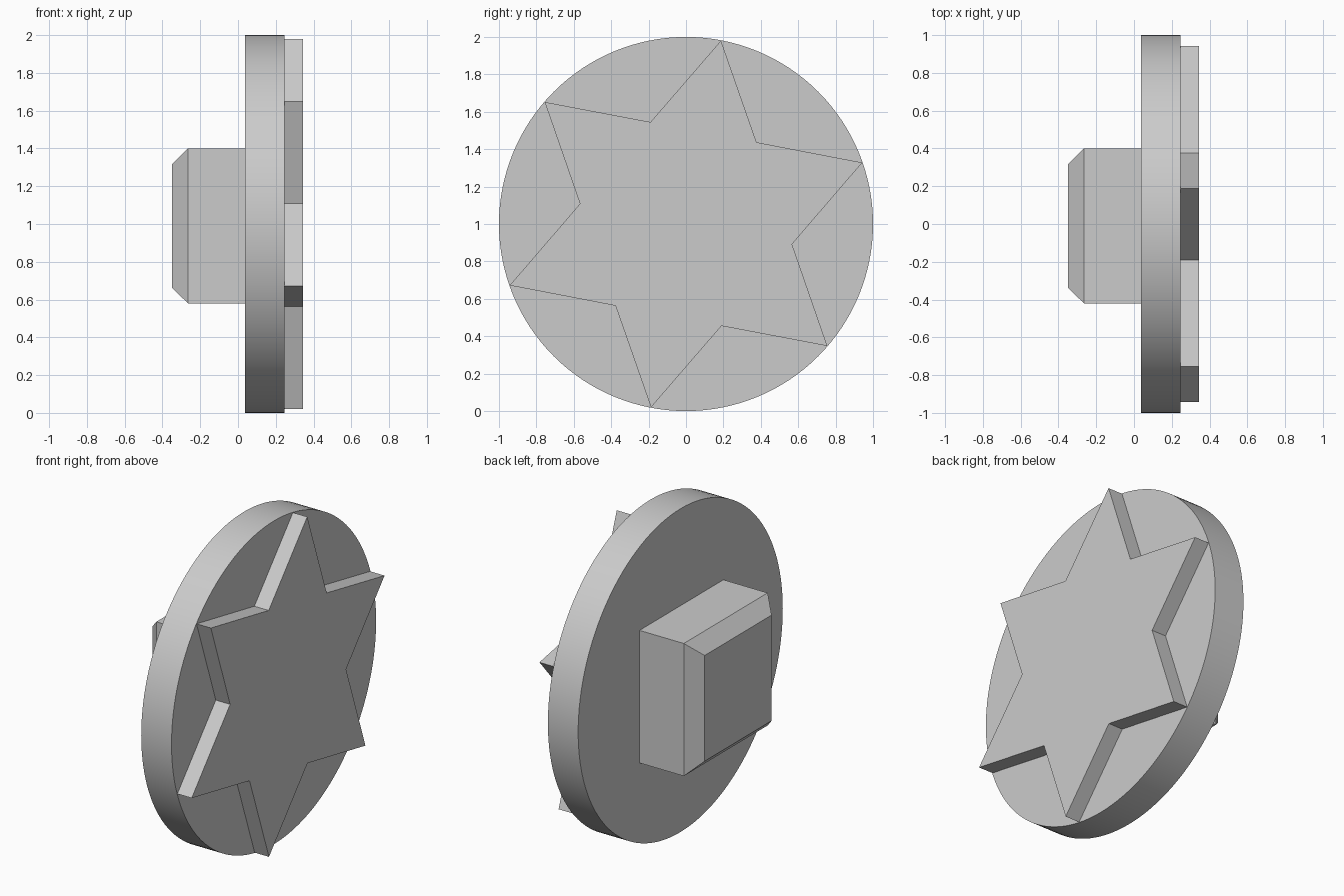
import bpy, bmesh, math

cube = bpy.data.objects.get("Cube")
if cube:
    bpy.data.objects.remove(cube, do_unlink=True)

grey = bpy.data.materials.new("light_grey")
grey.use_nodes = True
colour = (0.6, 0.6, 0.6, 1)
grey.diffuse_color = colour
grey.node_tree.nodes["Principled BSDF"].inputs["Base Color"].default_value = colour


def ring(points, x):
    return [(x, y, z) for y, z in points]


def loft(name, rings):
    """Skin matching (y, z) outlines stacked along x, capping both ends."""
    bm = bmesh.new()
    loops = [[bm.verts.new(co) for co in r] for r in rings]
    for a, b in zip(loops, loops[1:]):
        for i in range(len(a)):
            j = (i + 1) % len(a)
            bm.faces.new((a[i], a[j], b[j], b[i]))
    bm.faces.new(loops[0][::-1])
    bm.faces.new(loops[-1])
    bmesh.ops.recalc_face_normals(bm, faces=bm.faces)
    mesh = bpy.data.meshes.new(name)
    bm.to_mesh(mesh)
    bm.free()
    mesh.materials.append(grey)
    obj = bpy.data.objects.new(name, mesh)
    bpy.context.collection.objects.link(obj)
    return obj


def polar(radius, angle):
    return radius * math.cos(angle), 1 + radius * math.sin(angle)


def square(half):
    return [(-0.01 + sy * half, 0.99 + sz * half)
            for sy, sz in ((-1, -1), (1, -1), (1, 1), (-1, 1))]


# Round disc, smooth around the rim
circle = [polar(1, math.tau * i / 128) for i in range(128)]
disc = loft("disc", [ring(circle, 0.038), ring(circle, 0.245)])
bpy.ops.object.select_all(action="DESELECT")
disc.select_set(True)
bpy.context.view_layer.objects.active = disc
bpy.ops.object.shade_smooth_by_angle(angle=math.radians(30))

# Six-pointed raised star, with points reaching the rim
star = [polar(0.577 if i % 2 else 0.998, math.radians(19.2 + 30 * i))
        for i in range(12)]
loft("star", [ring(star, 0.24), ring(star, 0.343)])

# Square block on the other face, with a chamfered end
loft("block", [ring(square(0.41), 0.045), ring(square(0.41), -0.265),
               ring(square(0.327), -0.35)])
